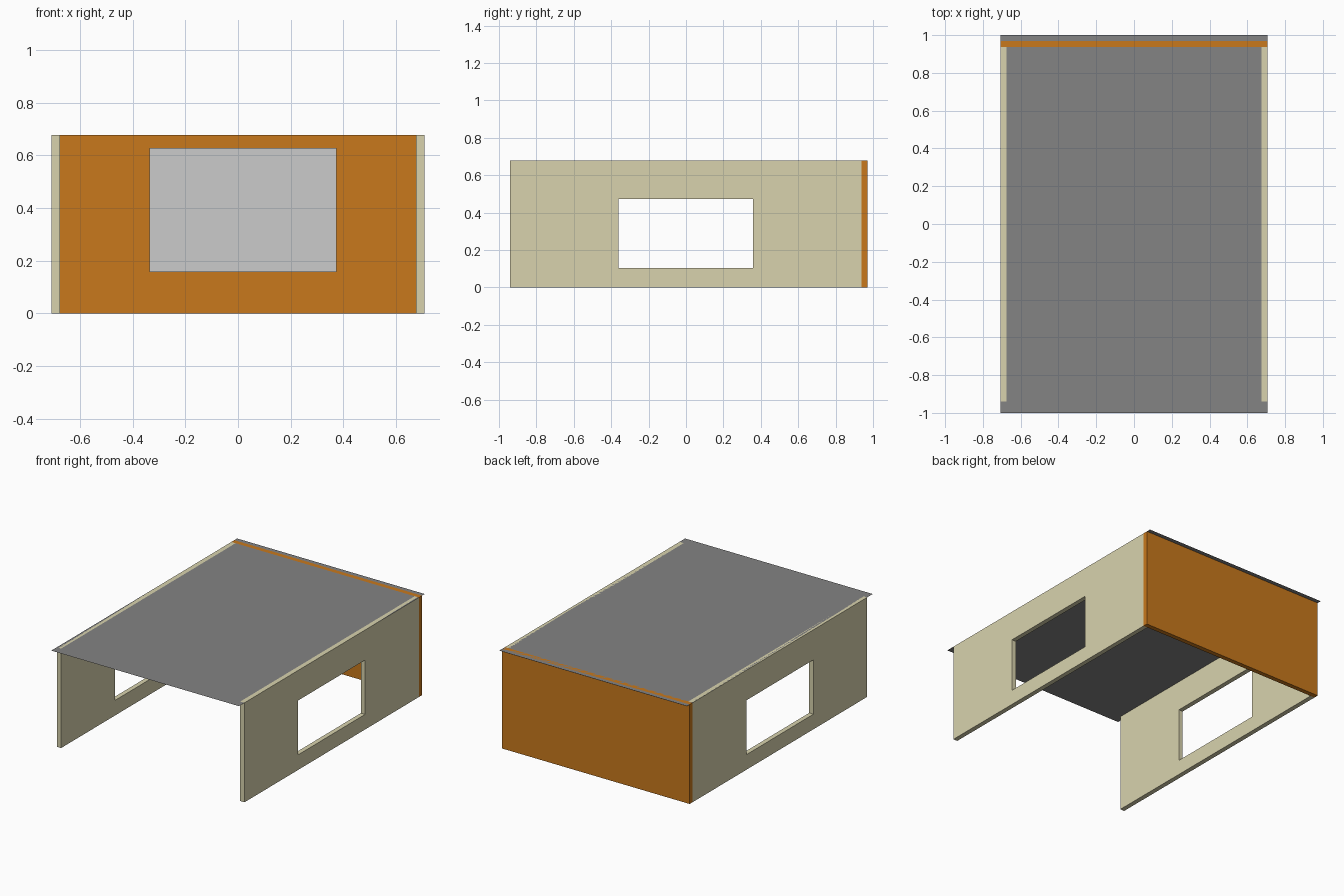
import bpy, bmesh
from mathutils import Vector

if "Cube" in bpy.data.objects:
    bpy.data.objects.remove(bpy.data.objects["Cube"])

W, H, T = 0.707, 0.678, 0.032      # half width, wall height, wall thickness
FRONT, BACK = -0.94, 0.938         # side wall ends


def material(name, rgb):
    m = bpy.data.materials.new(name)
    m.diffuse_color = (*rgb, 1)
    m.use_nodes = True
    m.node_tree.nodes["Principled BSDF"].inputs["Base Color"].default_value = m.diffuse_color
    return m


cream = material("cream", (0.69, 0.65, 0.42))
orange = material("orange", (0.58, 0.19, 0.012))
dark_grey = material("dark_grey", (0.23, 0.23, 0.23))


def finish(name, bm, mat=None):
    mesh = bpy.data.meshes.new(name)
    bm.to_mesh(mesh)
    bm.free()
    obj = bpy.data.objects.new(name, mesh)
    bpy.context.collection.objects.link(obj)
    if mat:
        mesh.materials.append(mat)
    return obj


def box(name, lo, hi, mat=None):
    lo, hi = Vector(lo), Vector(hi)
    bm = bmesh.new()
    bmesh.ops.create_cube(bm, size=1)
    bmesh.ops.scale(bm, vec=hi - lo, verts=bm.verts)
    bmesh.ops.translate(bm, vec=(lo + hi) / 2, verts=bm.verts)
    return finish(name, bm, mat)


def window_wall(name, x0):
    # Ring of four quads around the opening, extruded to wall thickness
    bm = bmesh.new()

    def loop(y0, y1, z0, z1):
        return [bm.verts.new((x0, y, z))
                for y, z in ((y0, z0), (y1, z0), (y1, z1), (y0, z1))]

    outer = loop(FRONT, BACK, 0, H)
    inner = loop(-0.362, 0.358, 0.103, 0.473)
    for i in range(4):
        j = (i + 1) % 4
        bm.faces.new((outer[i], outer[j], inner[j], inner[i]))
    ext = bmesh.ops.extrude_face_region(bm, geom=bm.faces[:], use_keep_orig=True)
    moved = [g for g in ext["geom"] if isinstance(g, bmesh.types.BMVert)]
    bmesh.ops.translate(bm, vec=(T, 0, 0), verts=moved)
    bmesh.ops.recalc_face_normals(bm, faces=bm.faces)
    return finish(name, bm, cream)


# Side walls with window openings
window_wall("left_wall", -W)
window_wall("right_wall", W - T)

# Back wall closing the far end
box("back_wall", (-W, BACK, 0), (W, BACK + T, H), orange)

# Panel mounted on the inner face of the back wall
box("wall_panel", (-0.335, BACK - 0.01, 0.158), (0.373, BACK, 0.628))

# Flat sheet roof overhanging front and back
bm = bmesh.new()
bmesh.ops.create_grid(bm, x_segments=1, y_segments=1, size=1)
bmesh.ops.scale(bm, vec=(W, 1, 1), verts=bm.verts)
bmesh.ops.translate(bm, vec=(0, 0, H), verts=bm.verts)
finish("roof", bm, dark_grey)
